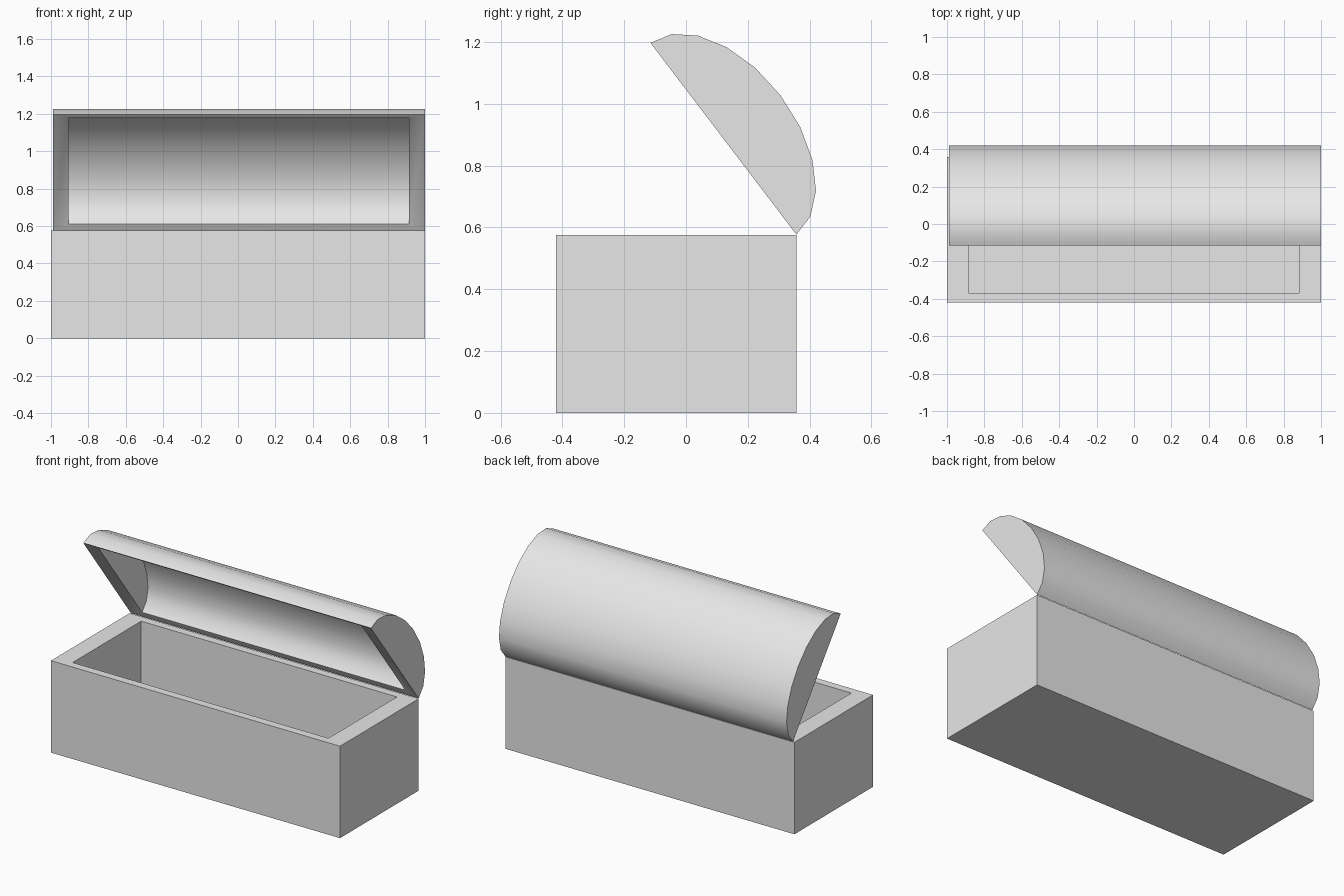
import bpy
import bmesh
from math import sin, cos, pi
from mathutils import Vector

cube = bpy.data.objects.get("Cube")
if cube:
    bpy.data.objects.remove(cube, do_unlink=True)

grey = bpy.data.materials.new("plain grey")
grey.use_nodes = True
colour = (0.8, 0.8, 0.8, 1)
grey.diffuse_color = colour
grey.node_tree.nodes["Principled BSDF"].inputs["Base Color"].default_value = colour


def make_object(name, bm):
    bmesh.ops.recalc_face_normals(bm, faces=bm.faces)
    mesh = bpy.data.meshes.new(name)
    bm.to_mesh(mesh)
    bm.free()
    mesh.materials.append(grey)
    obj = bpy.data.objects.new(name, mesh)
    bpy.context.collection.objects.link(obj)
    return obj


# Box: a block whose top is inset, then sunk to make the cavity
WIDTH, DEPTH, HEIGHT = 2.0, 0.777, 0.575
HINGE_Y = 0.357
bm = bmesh.new()
bmesh.ops.create_cube(bm, size=1)
bmesh.ops.scale(bm, vec=(WIDTH, DEPTH, HEIGHT), verts=bm.verts)
bmesh.ops.translate(bm, vec=(0, HINGE_Y - DEPTH / 2, HEIGHT / 2), verts=bm.verts)
top = max(bm.faces, key=lambda f: f.calc_center_median().z)
rim = bmesh.ops.extrude_discrete_faces(bm, faces=[top])["faces"][0]
centre = rim.calc_center_median()
bm.free()

bm = bmesh.new()
bmesh.ops.create_cube(bm, size=1)
bmesh.ops.scale(bm, vec=(WIDTH, DEPTH, HEIGHT), verts=bm.verts)
bmesh.ops.translate(bm, vec=(0, HINGE_Y - DEPTH / 2, HEIGHT / 2), verts=bm.verts)
top = max(bm.faces, key=lambda f: f.calc_center_median().z)
bmesh.ops.inset_individual(bm, faces=[top], thickness=0.02)
for v in top.verts:
    v.co.x = 0.885 if v.co.x > 0 else -0.885
    v.co.y = HINGE_Y - 0.05 if v.co.y > centre.y else HINGE_Y - DEPTH + 0.05
floor = bmesh.ops.extrude_face_region(bm, geom=[top])["geom"]
bmesh.ops.delete(bm, geom=[top], context="FACES_ONLY")
bmesh.ops.translate(bm, vec=(0, 0, -0.515),
                    verts=[g for g in floor if isinstance(g, bmesh.types.BMVert)])
make_object("box", bm)

# Lid: half-ellipse shell hinged open, with a smaller copy as its hollow
hinge = Vector((0, HINGE_Y, 0.577))
tip = Vector((0, -0.115, 1.197))
middle = (hinge + tip) / 2
along = (tip - hinge) / 2
bulge = Vector((0, -along.y, 0)).cross(Vector((1, 0, 0)))
bulge = Vector((0, along.z, -along.y)).normalized() * 0.232
SEGMENTS = 10
SHELL = 0.915


def lid_ring(bm, x, scale):
    """Half-ellipse outline at one end, shrunk about the lid's middle."""
    pivot = middle + bulge * 0.57
    ring = []
    for i in range(SEGMENTS + 1):
        a = pi * i / SEGMENTS
        p = middle + along * cos(a) + bulge * sin(a)
        p = pivot + (p - pivot) * scale
        ring.append(bm.verts.new((0.005 + x * scale, p.y, p.z)))
    return ring


bm = bmesh.new()
shells = []
for scale in (1, SHELL):
    left, right = lid_ring(bm, 0.995, scale), lid_ring(bm, -0.995, scale)
    bm.faces.new(left)
    bm.faces.new(right)
    for i in range(SEGMENTS):
        bm.faces.new((left[i], left[i + 1], right[i + 1], right[i]))
    shells.append((left[0], left[-1], right[-1], right[0]))
# Sloped rim joining the two shells
outer, inner = shells
for i in range(4):
    j = (i + 1) % 4
    bm.faces.new((outer[i], outer[j], inner[j], inner[i]))
lid = make_object("lid", bm)

bpy.ops.object.select_all(action="DESELECT")
lid.select_set(True)
bpy.context.view_layer.objects.active = lid
bpy.ops.object.shade_smooth_by_angle(angle=pi / 6)
